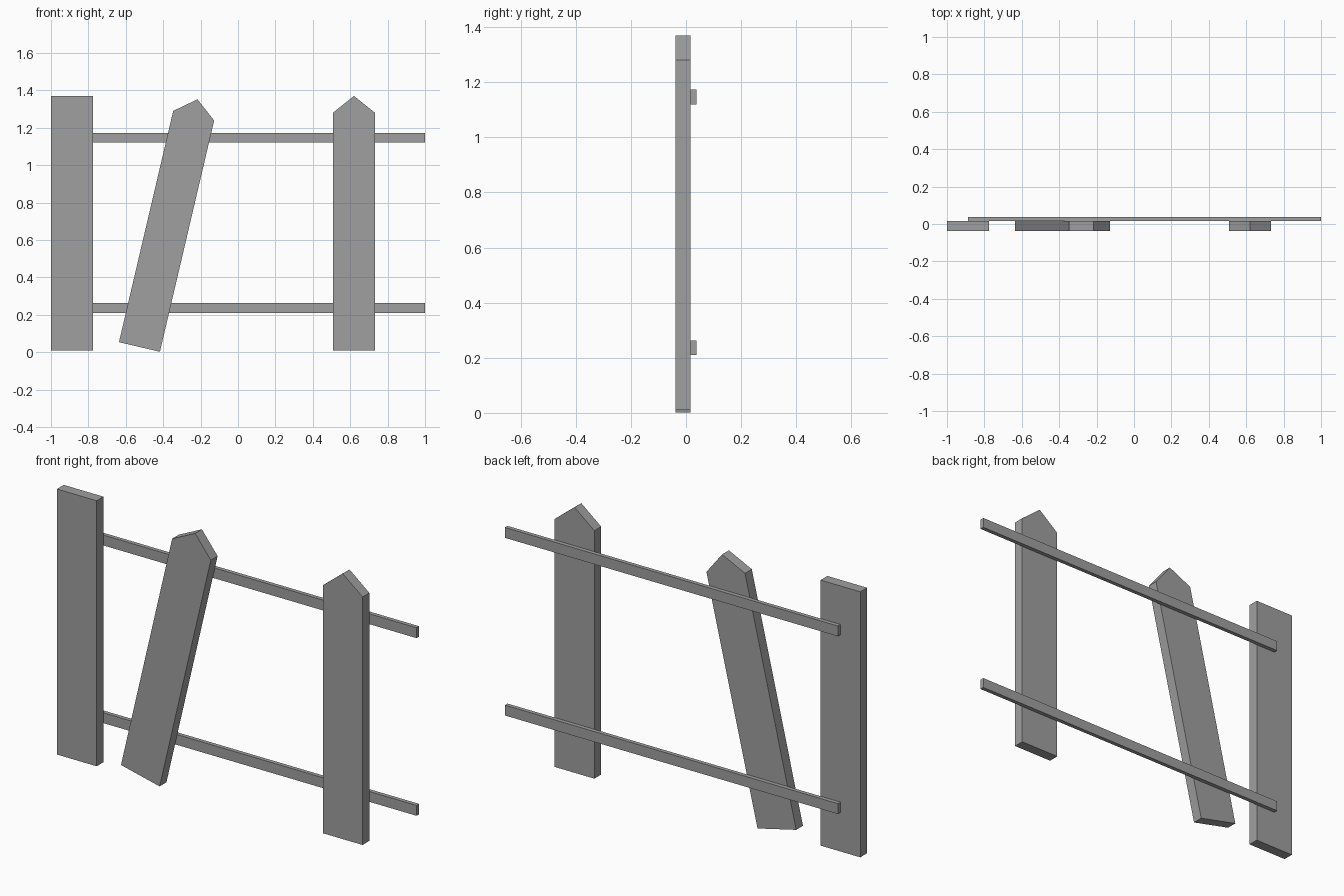
import bpy
import bmesh
from math import radians
from mathutils import Matrix, Vector

cube = bpy.data.objects.get("Cube")
if cube:
    bpy.data.objects.remove(cube, do_unlink=True)

grey = bpy.data.materials.new("weathered grey")
grey.use_nodes = True
colour = (0.35, 0.35, 0.35, 1)
grey.diffuse_color = colour
grey.node_tree.nodes["Principled BSDF"].inputs["Base Color"].default_value = colour

POST_FRONT, POST_BACK, RAIL_BACK = -0.038, 0.017, 0.038
WIDTH, SHOULDER, TIP = 0.225, 1.27, 1.36


def plank(name, outline, y_front, y_back, x=0, z=0, lean=0):
    """Extrude an x-z outline through y, lean it and place it."""
    bm = bmesh.new()
    face = bm.faces.new([bm.verts.new((px, y_front, pz)) for px, pz in outline])
    moved = bmesh.ops.extrude_face_region(bm, geom=[face])["geom"]
    bmesh.ops.translate(bm, vec=Vector((0, y_back - y_front, 0)),
                        verts=[v for v in moved if isinstance(v, bmesh.types.BMVert)])
    bmesh.ops.recalc_face_normals(bm, faces=bm.faces)
    bm.transform(Matrix.Translation((x, 0, z)) @ Matrix.Rotation(radians(lean), 4, 'Y'))
    mesh = bpy.data.meshes.new(name)
    bm.to_mesh(mesh)
    bm.free()
    mesh.materials.append(grey)
    obj = bpy.data.objects.new(name, mesh)
    bpy.context.collection.objects.link(obj)


def rectangle(width, height):
    return [(-width / 2, 0), (width / 2, 0), (width / 2, height), (-width / 2, height)]


# Upright boards: a square end post and two pointed pickets
pointed = rectangle(WIDTH, SHOULDER)
pointed.insert(3, (0, TIP))
plank("end_post", rectangle(WIDTH, TIP), POST_FRONT, POST_BACK, x=-0.887, z=0.01)
plank("leaning_picket", pointed, POST_FRONT, POST_BACK, x=-0.527, z=0.028, lean=13.2)
plank("upright_picket", pointed, POST_FRONT, POST_BACK, x=0.62, z=0.01)

# Thin rails across the back
for name, z in (("lower_rail", 0.21), ("upper_rail", 1.12)):
    plank(name, rectangle(1.887, 0.053), POST_BACK, RAIL_BACK, x=0.0565, z=z)
